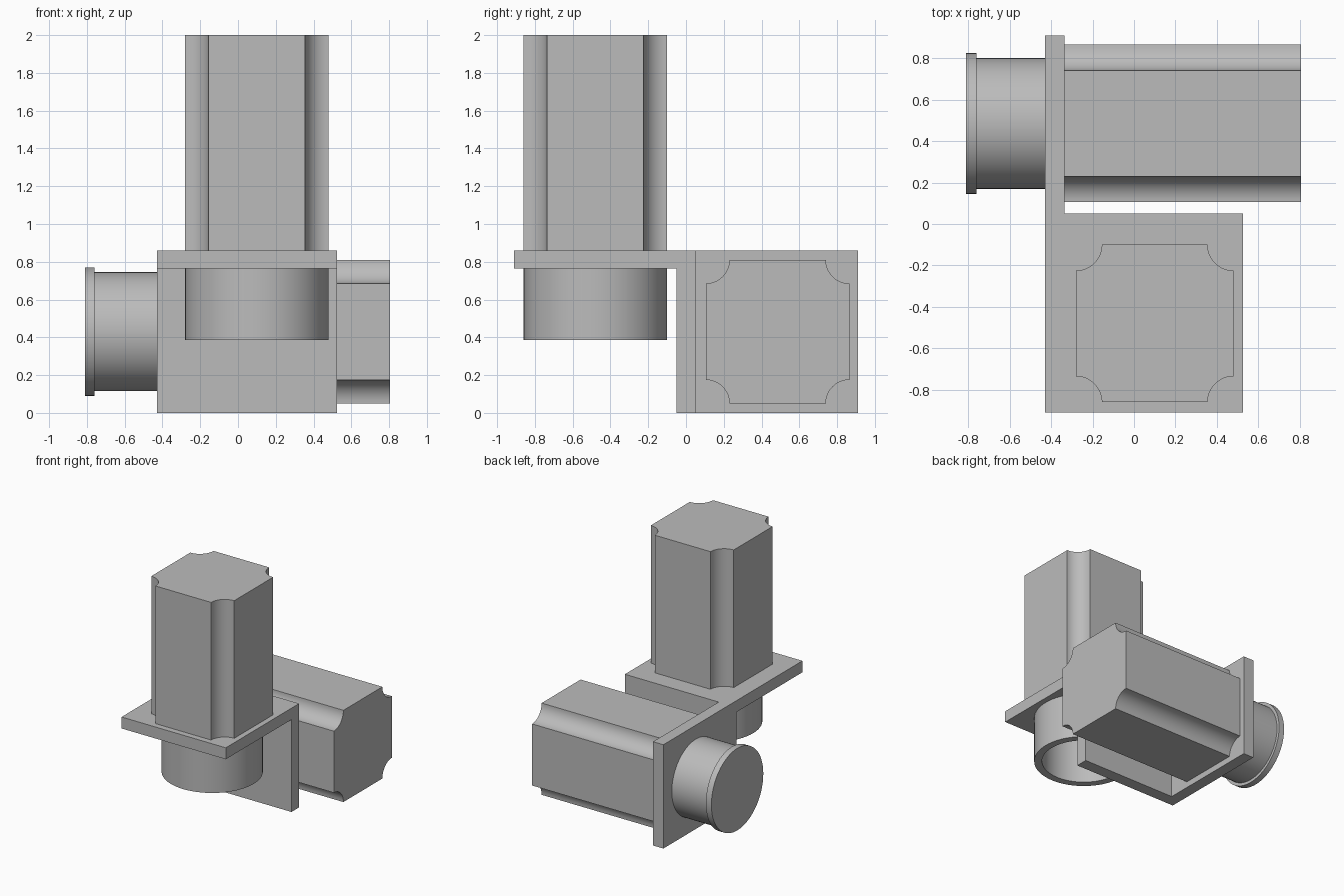
import bpy, bmesh, math
from mathutils import Matrix, Vector

cube = bpy.data.objects.get("Cube")
if cube:
    bpy.data.objects.remove(cube)

grey = bpy.data.materials.new("plain_grey")
grey.use_nodes = True
colour = (0.5, 0.5, 0.5, 1)
grey.diffuse_color = colour
grey.node_tree.nodes["Principled BSDF"].inputs["Base Color"].default_value = colour

UPRIGHT = Matrix.Identity(4)
SIDEWAYS = Matrix.Rotation(math.pi / 2, 4, 'Y')   # local z becomes +x


def finish(bm, name, smooth=True):
    bmesh.ops.recalc_face_normals(bm, faces=bm.faces)
    mesh = bpy.data.meshes.new(name)
    bm.to_mesh(mesh)
    bm.free()
    mesh.materials.append(grey)
    obj = bpy.data.objects.new(name, mesh)
    bpy.context.collection.objects.link(obj)
    if smooth:
        bpy.ops.object.select_all(action='DESELECT')
        obj.select_set(True)
        bpy.context.view_layer.objects.active = obj
        bpy.ops.object.shade_smooth_by_angle(angle=math.radians(30))
    return obj


def prism(bm, profile, low, high):
    face = bm.faces.new([bm.verts.new((x, y, low)) for x, y in profile])
    top = bmesh.ops.extrude_face_region(bm, geom=[face])["geom"]
    verts = [v for v in top if isinstance(v, bmesh.types.BMVert)]
    bmesh.ops.translate(bm, verts=verts, vec=(0, 0, high - low))


def lathe(name, profile, place, closed, steps=64):
    """Turn a (radius, height) profile around the local z axis."""
    bm = bmesh.new()
    verts = [bm.verts.new((r, 0, h)) for r, h in profile]
    ends = zip(verts, verts[1:] + verts[:1]) if closed else zip(verts, verts[1:])
    edges = [bm.edges.new(pair) for pair in ends]
    bmesh.ops.spin(bm, geom=verts + edges, axis=(0, 0, 1), cent=(0, 0, 0),
                   angle=2 * math.pi, steps=steps)
    bmesh.ops.remove_doubles(bm, verts=bm.verts, dist=0.0005)
    bm.transform(place)
    return finish(bm, name)


def motor(name, place, half=0.38, notch=0.125, length=1.14, steps=12):
    """Square body with a concave quarter-round notch along each corner."""
    profile = []
    for corner in range(4):
        turn = Matrix.Rotation(corner * math.pi / 2, 2)
        for i in range(steps + 1):
            a = -math.pi / 2 - i / steps * math.pi / 2
            point = Vector((half + notch * math.cos(a), half + notch * math.sin(a)))
            profile.append(tuple(turn @ point))
    bm = bmesh.new()
    prism(bm, profile, 0, length)
    bm.transform(place)
    return finish(bm, name)


# Bracket: corner wall with a shelf joined to its top
left, inner, right = -0.43, -0.335, 0.525
wall = bmesh.new()
prism(wall, [(left, -0.05), (right, -0.05), (right, 0.05), (inner, 0.05),
             (inner, 0.91), (left, 0.91)], 0, 0.86)
bracket = finish(wall, "bracket", smooth=False)
shelf = bmesh.new()
prism(shelf, [(left, -0.91), (right, -0.91), (right, 0.05), (left, 0.05)], 0.765, 0.86)
shelf_tool = finish(shelf, "shelf_tool", smooth=False)
union = bracket.modifiers.new("join_shelf", 'BOOLEAN')
union.operation = 'UNION'
union.solver = 'EXACT'
union.object = shelf_tool
bpy.context.view_layer.objects.active = bracket
bpy.ops.object.modifier_apply(modifier=union.name)
bpy.data.objects.remove(shelf_tool)
bm = bmesh.new()
bm.from_mesh(bracket.data)
bmesh.ops.dissolve_limit(bm, angle_limit=0.01, verts=bm.verts, edges=bm.edges)
bm.to_mesh(bracket.data)
bm.free()

# Two motor bodies
shelf_centre, wall_centre = (0.1, -0.48), (0.485, 0.43)
motor("upright_motor", Matrix.Translation((*shelf_centre, 0.86)))
motor("sideways_motor", Matrix.Translation((inner, *wall_centre)) @ SIDEWAYS)

# Open sleeve hanging under the shelf
lathe("open_sleeve", [(0.32, 0.385), (0.38, 0.385), (0.38, 0.765), (0.32, 0.765)],
      Matrix.Translation((*shelf_centre, 0)), closed=True)

# Closed hub with a rim on the outside of the wall
lathe("capped_hub", [(0, -0.38), (0.34, -0.38), (0.34, -0.33), (0.315, -0.33),
                     (0.315, 0), (0, 0)],
      Matrix.Translation((left, *wall_centre)) @ SIDEWAYS, closed=False)
